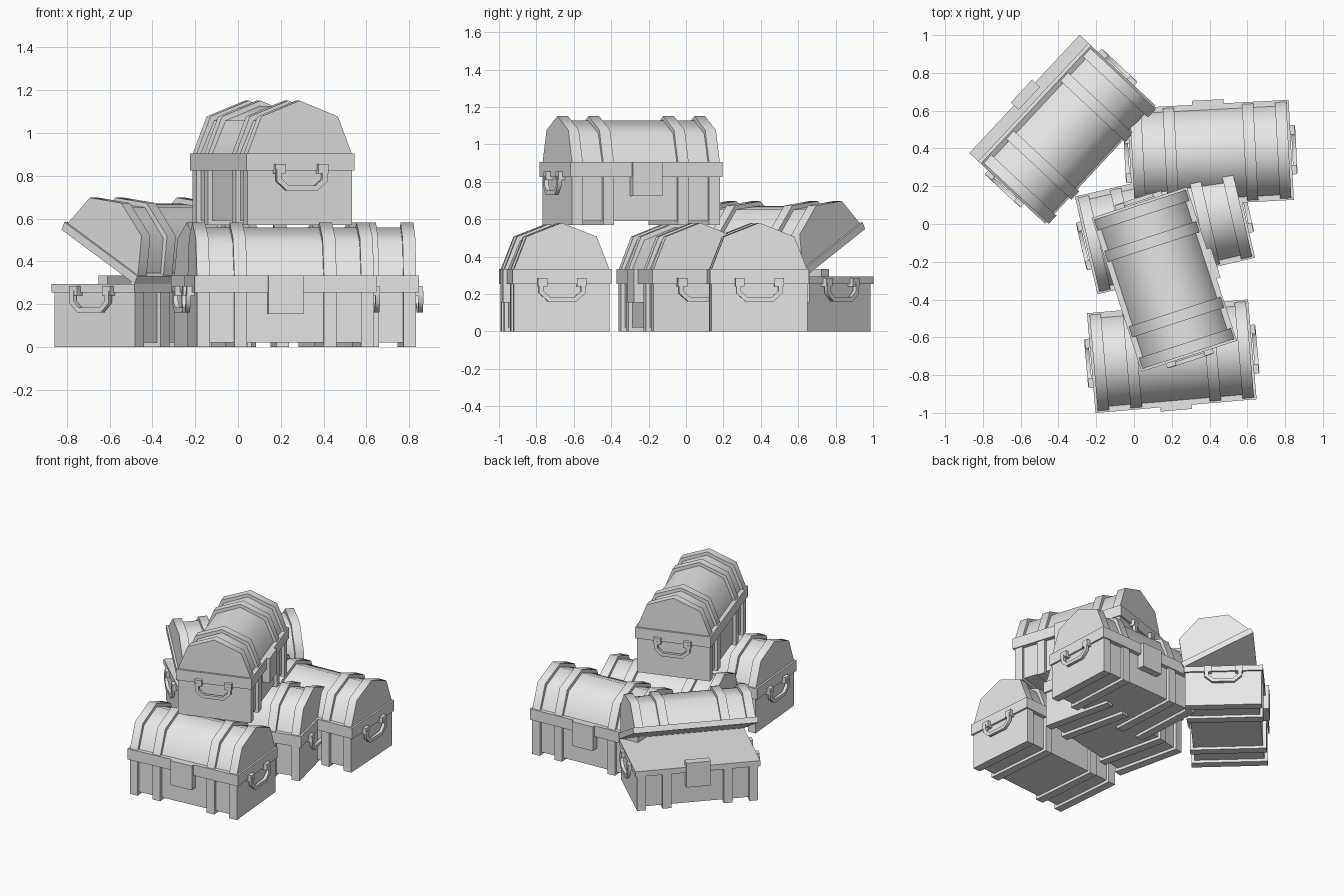
import bpy, bmesh
from math import radians
from mathutils import Matrix

if "Cube" in bpy.data.objects:
    bpy.data.objects.remove(bpy.data.objects["Cube"])

grey = bpy.data.materials.new("plain_grey")
grey.use_nodes = True
grey.diffuse_color = (0.8, 0.8, 0.8, 1)
grey.node_tree.nodes["Principled BSDF"].inputs["Base Color"].default_value = (0.8, 0.8, 0.8, 1)

HALF = 0.415          # half length of a chest body
RIM_X, RIM_Y = 0.428, 0.265
RIM_LOW, SPLIT, RIM_TOP = 0.255, 0.295, 0.335


def prism(bm, profile, x0, x1):
    """Extrude a closed (y, z) profile along x."""
    ends = [[bm.verts.new((x, y, z)) for y, z in profile] for x in (x0, x1)]
    bm.faces.new(ends[0])
    bm.faces.new(ends[1][::-1])
    n = len(profile)
    for i in range(n):
        j = (i + 1) % n
        bm.faces.new((ends[0][i], ends[0][j], ends[1][j], ends[1][i]))


def rect(y0, y1, z0, z1):
    return [(y0, z0), (y1, z0), (y1, z1), (y0, z1)]


def mirrored(half):
    """Complete a half outline, leaving points on the centre line single."""
    return half + [(-y, z) for y, z in reversed(half) if y > 0]


def part(name, pieces, matrix):
    bm = bmesh.new()
    for profile, x0, x1 in pieces:
        prism(bm, profile, x0, x1)
    bmesh.ops.recalc_face_normals(bm, faces=bm.faces)
    mesh = bpy.data.meshes.new(name)
    bm.to_mesh(mesh)
    bm.free()
    mesh.materials.append(grey)
    obj = bpy.data.objects.new(name, mesh)
    obj.matrix_world = matrix
    bpy.context.collection.objects.link(obj)
    return obj


def both_ends(profile, x0, x1):
    return [(profile, x0, x1), (profile, -x1, -x0)]


def bands(profile):
    return both_ends(profile, HALF - 0.06, HALF) + both_ends(profile, 0.18, 0.24)


LID_PANEL = mirrored([(0.235, RIM_TOP), (0.170, 0.487), (0, 0.557)])
LID_BAND = mirrored([(0.255, RIM_TOP), (0.188, 0.507), (0, 0.581)])
outer = [(0.125, 0.262), (0.125, 0.205), (0.075, 0.160)]
inner = [(0.100, 0.262), (0.100, 0.215), (0.065, 0.184)]
HANDLE = mirrored(outer) + mirrored(inner)[::-1]


def chest(name, x, y, z, turn, opening=0):
    place = Matrix.Translation((x, y, z)) @ Matrix.Rotation(radians(turn), 4, "Z")
    # The lid swings about its rear lower edge
    hinge = Matrix.Translation((0, RIM_Y, SPLIT))
    lid = place @ hinge @ Matrix.Rotation(radians(-opening), 4, "X") @ hinge.inverted()

    made = [
        # Lower box, with bands wrapped round it and a rim
        part(name + "_box", [(rect(-0.235, 0.235, 0.02, RIM_LOW), -HALF + 0.01, HALF - 0.01)], place),
        part(name + "_box_bands", bands(rect(-0.257, 0.257, 0, RIM_LOW)), place),
        part(name + "_box_rim", [(rect(-RIM_Y, RIM_Y, RIM_LOW, SPLIT), -RIM_X, RIM_X)], place),
        # Faceted lid
        part(name + "_lid_rim", [(rect(-RIM_Y, RIM_Y, SPLIT, RIM_TOP), -RIM_X, RIM_X)], lid),
        part(name + "_lid", [(LID_PANEL, -HALF + 0.01, HALF - 0.01)], lid),
        part(name + "_lid_bands", bands(LID_BAND), lid),
        # Lock plate on the front
        part(name + "_lock_plate", [(rect(-0.287, -0.23, 0.155, RIM_TOP), -0.083, 0.083)], place),
        # Carrying handles and their mounts
        part(name + "_handles", both_ends(HANDLE, 0.433, 0.455), place),
        part(name + "_handle_mounts",
             both_ends(rect(0.08, 0.13, 0.24, 0.285), 0.41, 0.452)
             + both_ends(rect(-0.13, -0.08, 0.24, 0.285), 0.41, 0.452), place),
    ]
    return made


objects = []
objects += chest("front_chest", 0.20, -0.70, 0, 4.9)
objects += chest("middle_chest", 0.164, -0.017, 0, 13)
objects += chest("right_chest", 0.405, 0.37, 0, 183)
objects += chest("top_chest", 0.16, -0.293, 0.57, 108)
objects += chest("open_chest", -0.386, 0.508, 0, 227, opening=28.5)

# Smooth the lid facets, keep the right angles sharp
bpy.ops.object.select_all(action="DESELECT")
for obj in objects:
    obj.select_set(True)
bpy.context.view_layer.objects.active = objects[0]
bpy.ops.object.shade_smooth_by_angle(angle=radians(50))
